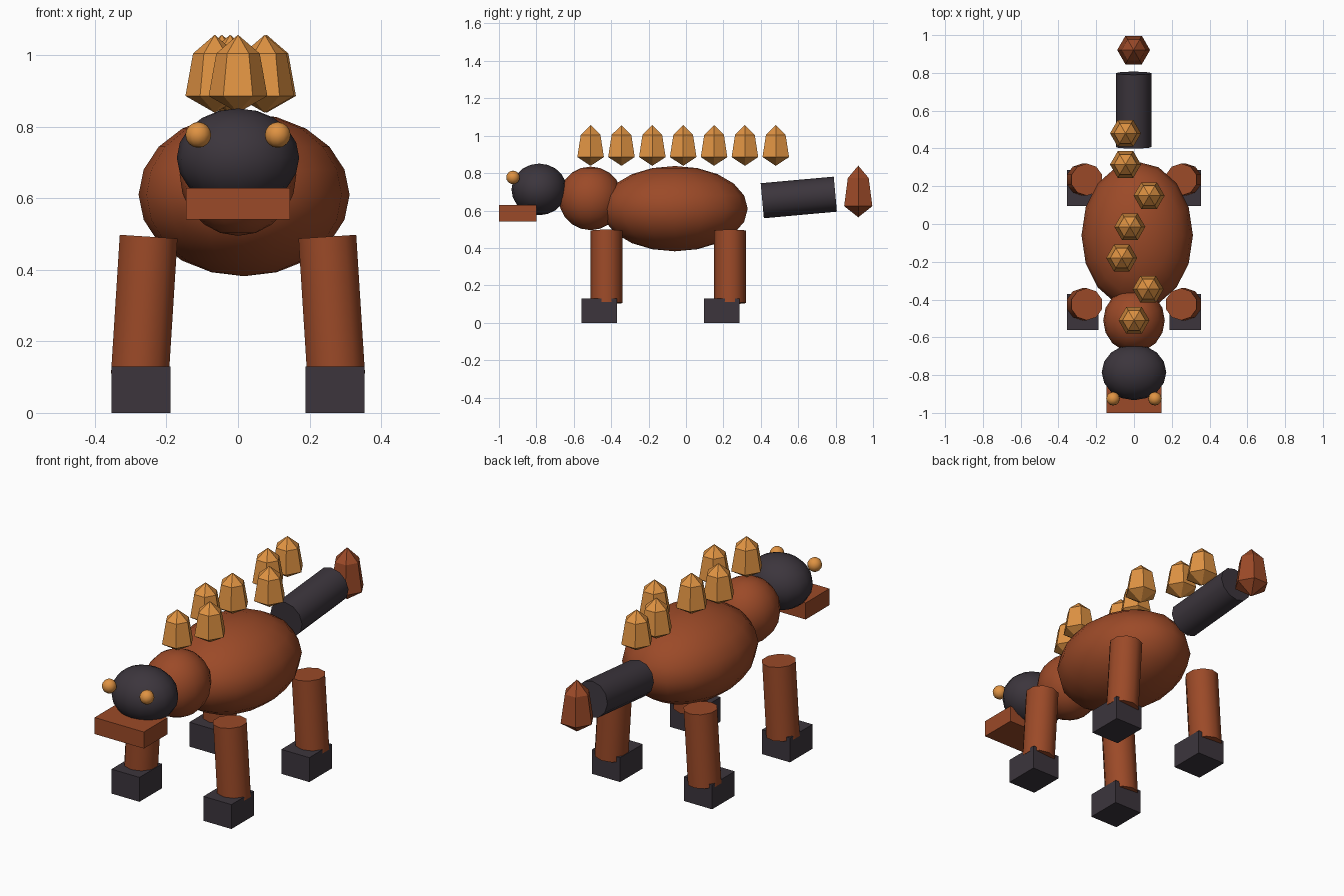
import bpy, bmesh, math
from mathutils import Matrix

if "Cube" in bpy.data.objects:
    bpy.data.objects.remove(bpy.data.objects["Cube"])


def material(name, color):
    m = bpy.data.materials.new(name)
    m.diffuse_color = (*color, 1)
    m.use_nodes = True
    m.node_tree.nodes["Principled BSDF"].inputs["Base Color"].default_value = m.diffuse_color
    return m


RUST = material("rust", (0.33, 0.068, 0.021))
CHARCOAL = material("charcoal", (0.045, 0.036, 0.046))
AMBER = material("amber", (0.74, 0.29, 0.055))


def finish(name, bm, mat, angle=None):
    mesh = bpy.data.meshes.new(name)
    bmesh.ops.recalc_face_normals(bm, faces=bm.faces)
    bm.to_mesh(mesh)
    bm.free()
    mesh.materials.append(mat)
    ob = bpy.data.objects.new(name, mesh)
    bpy.context.collection.objects.link(ob)
    if angle:
        bpy.ops.object.select_all(action='DESELECT')
        bpy.context.view_layer.objects.active = ob
        ob.select_set(True)
        bpy.ops.object.shade_smooth_by_angle(angle=math.radians(angle))
    return ob


def ellipsoid(name, loc, radii, mat, seg=16, rings=10):
    bm = bmesh.new()
    bmesh.ops.create_uvsphere(bm, u_segments=seg, v_segments=rings, radius=1,
                              matrix=Matrix.Translation(loc) @ Matrix.Diagonal((*radii, 1)))
    finish(name, bm, mat, 60)


def box(name, loc, size, mat):
    bm = bmesh.new()
    bmesh.ops.create_cube(bm, size=1, matrix=Matrix.Translation(loc) @ Matrix.Diagonal((*size, 1)))
    finish(name, bm, mat)


def cylinder(name, loc, radius, length, rot, mat, seg=10):
    bm = bmesh.new()
    bmesh.ops.create_cone(bm, cap_ends=True, segments=seg, radius1=radius, radius2=radius,
                          depth=length, matrix=Matrix.Translation(loc) @ rot)
    finish(name, bm, mat, 50)


def spike(name, loc, radius, half, mat):
    """Six-sided plate: wide low ring, narrower shoulder ring, pointed ends."""
    bm = bmesh.new()
    x, y, z = loc

    def ring(r, h):
        return [bm.verts.new((x + r * math.cos(i * math.pi / 3),
                              y + r * math.sin(i * math.pi / 3), z + h)) for i in range(6)]
    low, high = ring(radius, -0.57 * half), ring(radius * 0.74, 0.52 * half)
    bottom, top = bm.verts.new((x, y, z - half)), bm.verts.new((x, y, z + half))
    for i in range(6):
        j = (i + 1) % 6
        bm.faces.new((low[i], low[j], high[j], high[i]))
        bm.faces.new((high[i], high[j], top))
        bm.faces.new((low[j], low[i], bottom))
    finish(name, bm, mat)


# Body, neck and head
ellipsoid("body", (0.017, -0.06, 0.61), (0.295, 0.39, 0.228), RUST)
ellipsoid("neck", (0, -0.51, 0.665), (0.163, 0.17, 0.17), RUST)
ellipsoid("head", (0, -0.785, 0.713), (0.171, 0.148, 0.138), CHARCOAL)
box("snout", (0, -0.9, 0.585), (0.29, 0.2, 0.088), RUST)

# Eyes, legs and feet on both sides
for side, label in ((-1, "left"), (1, "right")):
    ellipsoid(f"eye_{label}", (side * 0.111, -0.925, 0.777), (0.036, 0.036, 0.036), AMBER, 12, 8)
    for end, leg_y, foot_y in (("front", -0.425, -0.465), ("rear", 0.235, 0.19)):
        cylinder(f"{end}_leg_{label}", (side * 0.262, leg_y, 0.299), 0.085, 0.388,
                 Matrix.Rotation(-side * 0.063, 4, 'Y'), RUST)
        box(f"{end}_foot_{label}", (side * 0.271, foot_y, 0.065), (0.165, 0.19, 0.13), CHARCOAL)

# Tail and its tip
cylinder("tail", (-0.002, 0.603, 0.67), 0.094, 0.392,
         Matrix.Rotation(math.radians(-90) + 0.09, 4, 'X'), CHARCOAL, 12)
spike("tail_tip", (-0.002, 0.921, 0.702), 0.087, 0.138, RUST)

# Zigzag row of back plates
for i, x in enumerate((0, 0.075, -0.065, -0.022, 0.08, -0.045, -0.045)):
    spike(f"back_plate_{i + 1}", (x, -0.51 + i * 0.165, 0.948), 0.082, 0.109, AMBER)
